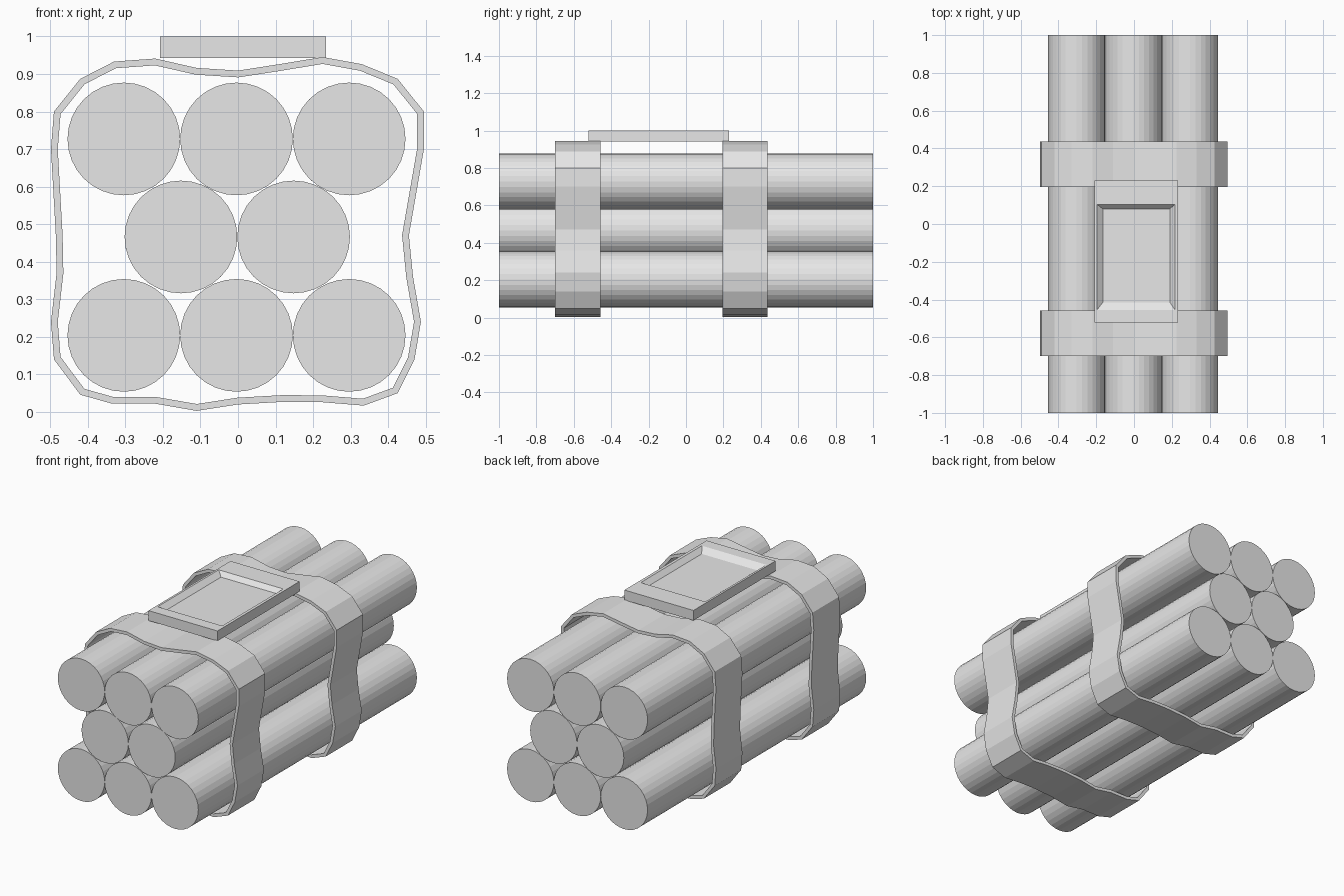
import bpy, bmesh, math
from mathutils import Matrix, Vector

cube = bpy.data.objects.get("Cube")
if cube:
    bpy.data.objects.remove(cube, do_unlink=True)

grey = bpy.data.materials.new("plain grey")
grey.use_nodes = True
grey.diffuse_color = (0.8, 0.8, 0.8, 1)
grey.node_tree.nodes["Principled BSDF"].inputs["Base Color"].default_value = (0.8, 0.8, 0.8, 1)


def finish(bm, name):
    bmesh.ops.recalc_face_normals(bm, faces=bm.faces)
    mesh = bpy.data.meshes.new(name)
    bm.to_mesh(mesh)
    bm.free()
    mesh.materials.append(grey)
    obj = bpy.data.objects.new(name, mesh)
    bpy.context.collection.objects.link(obj)
    return obj


def rod(name, x, z):
    bm = bmesh.new()
    bmesh.ops.create_cone(bm, cap_ends=True, segments=32, radius1=0.15, radius2=0.15, depth=2,
                          matrix=Matrix.Translation((x, 0, z)) @ Matrix.Rotation(math.pi / 2, 4, 'X'))
    finish(bm, name)


def strap(name, path, y0, y1, thickness):
    """Closed band: the outline, offset inward and extruded along y."""
    bm = bmesh.new()
    rings = []
    for i, p in enumerate(path):
        before = (p - path[i - 1]).normalized()
        after = (path[(i + 1) % len(path)] - p).normalized()
        along = (before + after).normalized()
        # the path runs clockwise, so inward is to its right
        q = p + Vector((along.y, -along.x)) * thickness / along.dot(after)
        rings.append([bm.verts.new((c.x, y, c.y)) for c, y in ((p, y0), (p, y1), (q, y1), (q, y0))])
    for i, ring in enumerate(rings):
        prev = rings[i - 1]
        for k in range(4):
            n = (k + 1) % 4
            bm.faces.new((prev[k], prev[n], ring[n], ring[k]))
    finish(bm, name)


def loop(bm, x0, x1, y0, y1, z):
    return [bm.verts.new((x, y, z)) for x, y in ((x0, y0), (x1, y0), (x1, y1), (x0, y1))]


# Bundle of rods: three, two, three
for row, z, xs in (("bottom", 0.204, (-0.304, -0.004, 0.296)),
                   ("middle", 0.466, (-0.152, 0.148)),
                   ("top", 0.727, (-0.304, -0.004, 0.296))):
    for n, x in enumerate(xs, 1):
        rod(f"{row}_rod_{n}", x, z)

# Loose straps around the bundle
outline = [Vector(p) for p in (
    (-0.33, 0.933), (-0.22, 0.941), (-0.11, 0.916), (0, 0.909), (0.11, 0.926), (0.225, 0.945),
    (0.33, 0.926), (0.425, 0.887), (0.495, 0.80), (0.495, 0.70), (0.455, 0.47),
    (0.466, 0.36), (0.487, 0.24), (0.47, 0.14), (0.425, 0.05), (0.335, 0.017),
    (0.225, 0.026), (0.12, 0.027), (0, 0.02), (-0.11, 0.003), (-0.22, 0.022),
    (-0.335, 0.022), (-0.42, 0.046), (-0.49, 0.14), (-0.498, 0.24), (-0.483, 0.37),
    (-0.485, 0.47), (-0.498, 0.70), (-0.49, 0.80), (-0.42, 0.887))]
strap("front_strap", outline, -0.70, -0.458, 0.018)
strap("back_strap", outline, 0.195, 0.437, 0.018)

# Control panel with a sloped recess in its top
bm = bmesh.new()
loops = [loop(bm, -0.208, 0.234, -0.522, 0.229, 0.942),
         loop(bm, -0.208, 0.234, -0.522, 0.229, 1.0),
         loop(bm, -0.196, 0.217, -0.455, 0.104, 1.0),
         loop(bm, -0.165, 0.190, -0.415, 0.080, 0.975)]
bm.faces.new(loops[0])
bm.faces.new(loops[-1])
for a, b in zip(loops, loops[1:]):
    for k in range(4):
        n = (k + 1) % 4
        bm.faces.new((a[k], a[n], b[n], b[k]))
finish(bm, "control_panel")
